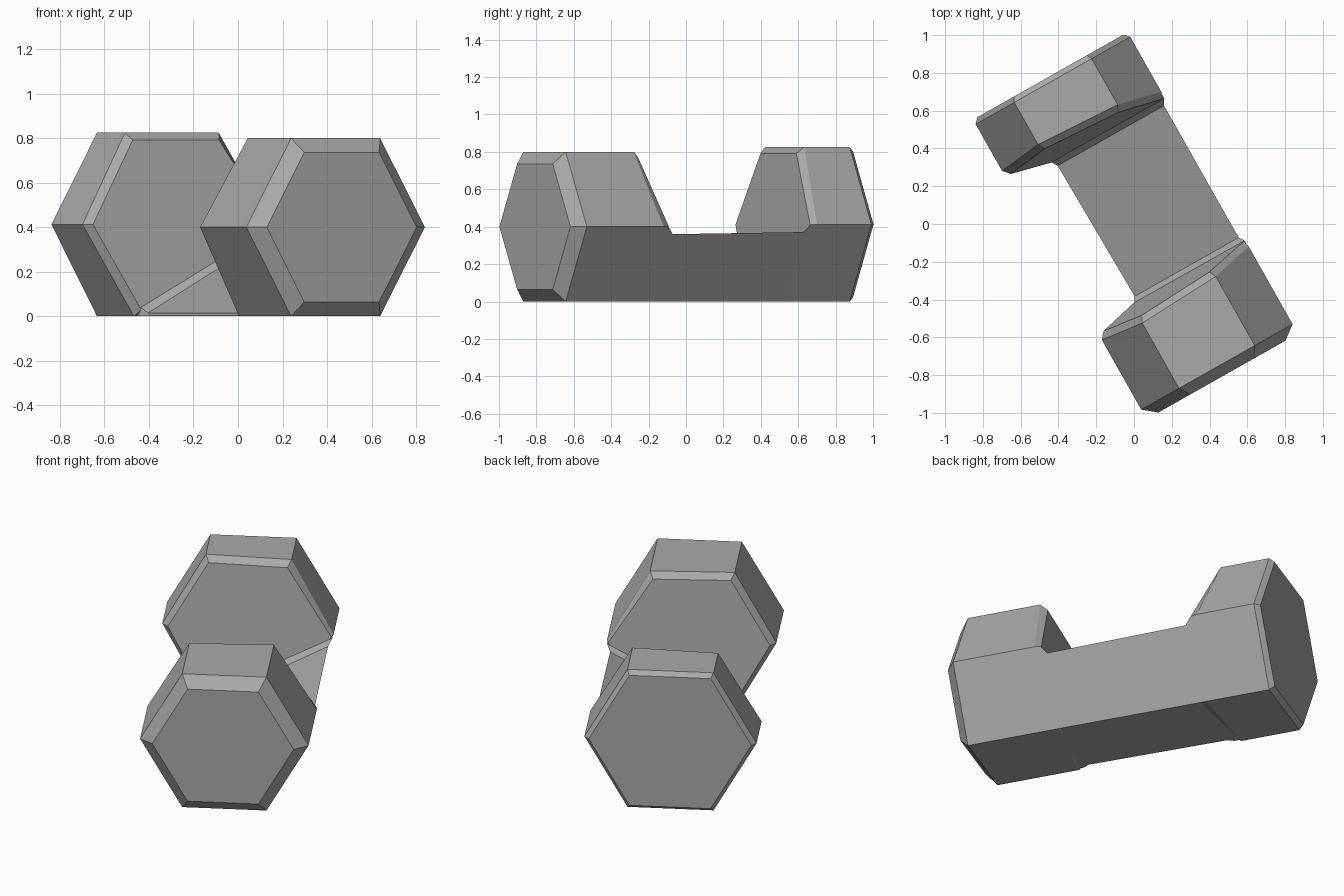
import bpy, bmesh
from mathutils import Vector

cube = bpy.data.objects.get("Cube")
if cube:
    bpy.data.objects.remove(cube, do_unlink=True)

# One plain grey for the whole casting
GREY = (0.4, 0.4, 0.4, 1)
grey = bpy.data.materials.new("cast_grey")
grey.use_nodes = True
grey.diffuse_color = GREY
grey.node_tree.nodes["Principled BSDF"].inputs["Base Color"].default_value = GREY

AXIS = Vector((0.492, -0.871, 0))    # along the handle, towards the front
ACROSS = Vector((0.871, 0.492, 0))   # across the handle, towards the left


def loft(name, rings):
    """Skin a list of rings of (along, across, height) points and cap both ends."""
    bm = bmesh.new()
    loops = [[bm.verts.new(AXIS * a + ACROSS * b + Vector((0, 0, z))) for a, b, z in r]
             for r in rings]
    n = len(loops[0])
    for low, high in zip(loops, loops[1:]):
        for i in range(n):
            j = (i + 1) % n
            bm.faces.new((low[i], low[j], high[j], high[i]))
    bm.faces.new(loops[0])
    bm.faces.new(loops[-1])
    bmesh.ops.recalc_face_normals(bm, faces=bm.faces)
    mesh = bpy.data.meshes.new(name)
    bm.to_mesh(mesh)
    bm.free()
    mesh.materials.append(grey)
    obj = bpy.data.objects.new(name, mesh)
    bpy.context.collection.objects.link(obj)


def hexagon(half, height, shift):
    """Corners from the left one, over the top, round to the lower left one."""
    unit = ((1, .5), (.5, 1), (-.5, 1), (-1, .5), (-.5, 0), (.5, 0))
    return [(half * b + shift, height * z) for b, z in unit]


def head(name, side, corners, mid, outer, shoulder, inset, inner):
    """Hexagonal weight: chamfered outer end and a leaning, chamfered inner end."""
    def shrink(p, k):
        return p[0] * k, mid + (p[1] - mid) * k

    cap = [(side * outer, *shrink(p, inset)) for p in corners]
    edge = [(side * shoulder, *p) for p in corners]
    rim, face = [], []
    for p, k in zip(corners, (.98, .92, .92, .93, .93, 1)):
        b, z = shrink(p, k)
        lean = 0.12 * (-.46 * (b + .2) + .89 * (z - .03))
        rim.append((side * (inner + lean + .037), *p))
        face.append((side * (inner + lean), b, z))
    loft(name, [cap, edge, rim, face])


# Weights
back = hexagon(.47, .825, 0)
front = hexagon(.46, .80, .01)
head("back_weight", -1, back, .412, .90, .872, .945, .497)
head("front_weight", 1, front, .40, .932, .874, .84, .362)


def bar_ring(a, corners, t, left, lift):
    """Wedge section, flush with the weights below, cut by a sloping top."""
    (rb, rz), (lb, lz), (bb, bz) = corners[0], corners[4], corners[5]
    return [(a, bb + (rb - bb) * t, bz + (rz - bz) * t),
            (a, lb + left, lift), (a, lb + left, 0), (a, bb, bz)]


# Wedge handle with a small fillet strip at each weight
FULL, CUT = (.985, .015, .04), (.90, .035, .015)
loft("handle", [
    bar_ring(-.60, back, *FULL),
    bar_ring(-.50, back, *FULL),
    bar_ring(-.467, back, *CUT),
    bar_ring(.335, front, *CUT),
    bar_ring(.365, front, *FULL),
    bar_ring(.50, front, *FULL),
])
